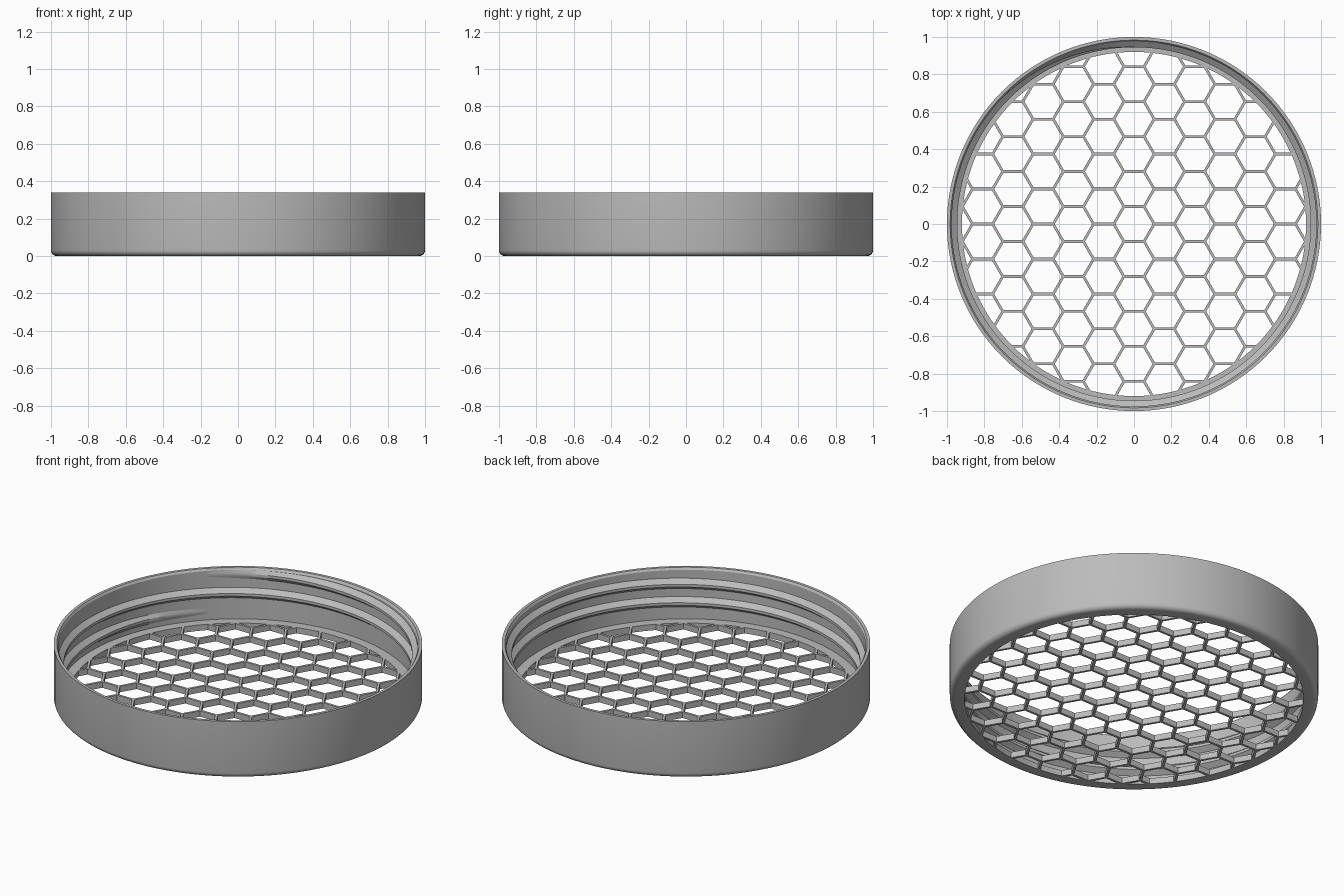
import bpy, bmesh
from math import sin, cos, pi, sqrt, radians

cube = bpy.data.objects.get("Cube")
if cube:
    bpy.data.objects.remove(cube, do_unlink=True)

HEIGHT, WALL_R, HOLE_R, FLOOR = 0.34, 0.975, 0.92, 0.035
SEGMENTS = 128

grey = bpy.data.materials.new("mid grey")
grey.use_nodes = True
grey.diffuse_color = (0.5, 0.5, 0.5, 1)
grey.node_tree.nodes["Principled BSDF"].inputs["Base Color"].default_value = (0.5, 0.5, 0.5, 1)


def finish(name, bm, smooth=True):
    """Turn a bmesh into a finished object."""
    bmesh.ops.recalc_face_normals(bm, faces=bm.faces)
    mesh = bpy.data.meshes.new(name)
    bm.to_mesh(mesh)
    bm.free()
    mesh.materials.append(grey)
    obj = bpy.data.objects.new(name, mesh)
    bpy.context.collection.objects.link(obj)
    bpy.ops.object.select_all(action='DESELECT')
    obj.select_set(True)
    bpy.context.view_layer.objects.active = obj
    if smooth:
        bpy.ops.object.shade_smooth_by_angle(angle=radians(30))
    return obj


def sweep(bm, sections, closed):
    """Skin a list of closed (radius, height, angle) cross-sections."""
    rings = [[bm.verts.new((r * cos(a), r * sin(a), z)) for r, z, a in s] for s in sections]
    pairs = list(zip(rings, rings[1:]))
    if closed:
        pairs.append((rings[-1], rings[0]))
    else:
        bm.faces.new(rings[0])
        bm.faces.new(rings[-1])
    for p, q in pairs:
        for i in range(len(p)):
            j = (i + 1) % len(p)
            bm.faces.new((p[i], p[j], q[j], q[i]))


# Outer band with rounded lower edge and an inward floor ledge
FILLET = 0.03
profile = [(HOLE_R, 0)]
for k in range(6):
    t = k / 5 * pi / 2
    profile.append((1 - FILLET + FILLET * sin(t), FILLET - FILLET * cos(t)))
profile += [(1, HEIGHT), (0.983, HEIGHT), (WALL_R, HEIGHT - 0.012),
            (WALL_R, FLOOR), (HOLE_R, FLOOR)]
bm = bmesh.new()
sweep(bm, [[(r, z, 2 * pi * s / SEGMENTS) for r, z in profile] for s in range(SEGMENTS)], True)
finish("lid_band", bm)

# Internal screw thread, tapering into the wall at both ends
PITCH, TURNS, STEPS = 0.11, 2, 256
bm = bmesh.new()
sections = []
for s in range(STEPS + 1):
    t = s / STEPS
    a = radians(-225) + t * TURNS * 2 * pi
    z = 0.085 + t * TURNS * PITCH
    depth = 0.03 * min(1, t * 16 + 0.02, (1 - t) * 16 + 0.02)
    crest = WALL_R - depth
    sections.append([(WALL_R + 0.005, z - 0.035, a), (crest, z - 0.008, a),
                     (crest, z + 0.008, a), (WALL_R + 0.005, z + 0.035, a)])
sweep(bm, sections, False)
finish("screw_thread", bm)

# Honeycomb grille: one hollow hexagon per cell, welded together
CELL, BAR = 0.187, 0.014
bm = bmesh.new()
corner = CELL / sqrt(3)
inner = corner * (1 - BAR / CELL)
for col in range(-7, 8):
    for row in range(-7, 8):
        cx = col * corner * 1.5
        cy = (row + (col % 2) / 2) * CELL
        if sqrt(cx * cx + cy * cy) > HOLE_R + corner:
            continue
        outer_ring, inner_ring = [
            [bm.verts.new((cx + r * cos(k * pi / 3), cy + r * sin(k * pi / 3), 0)) for k in range(6)]
            for r in (corner, inner)]
        for k in range(6):
            j = (k + 1) % 6
            bm.faces.new((outer_ring[k], outer_ring[j], inner_ring[j], inner_ring[k]))
bmesh.ops.remove_doubles(bm, verts=bm.verts, dist=0.001)
top = bmesh.ops.extrude_face_region(bm, geom=bm.faces[:])
bmesh.ops.translate(bm, vec=(0, 0, FLOOR),
                    verts=[v for v in top["geom"] if isinstance(v, bmesh.types.BMVert)])
grille = finish("honeycomb_grille", bm, smooth=False)

# Trim the grille to the round opening
bm = bmesh.new()
bmesh.ops.create_cone(bm, cap_ends=True, segments=SEGMENTS, radius1=HOLE_R + 0.003,
                      radius2=HOLE_R + 0.003, depth=1)
trimmer = finish("grille_trimmer", bm, smooth=False)
trimmer.hide_render = True
trim = grille.modifiers.new("trim", 'BOOLEAN')
trim.operation = 'INTERSECT'
trim.solver = 'EXACT'
trim.object = trimmer
bpy.context.view_layer.objects.active = grille
bpy.ops.object.modifier_apply(modifier=trim.name)
bpy.data.objects.remove(trimmer, do_unlink=True)
